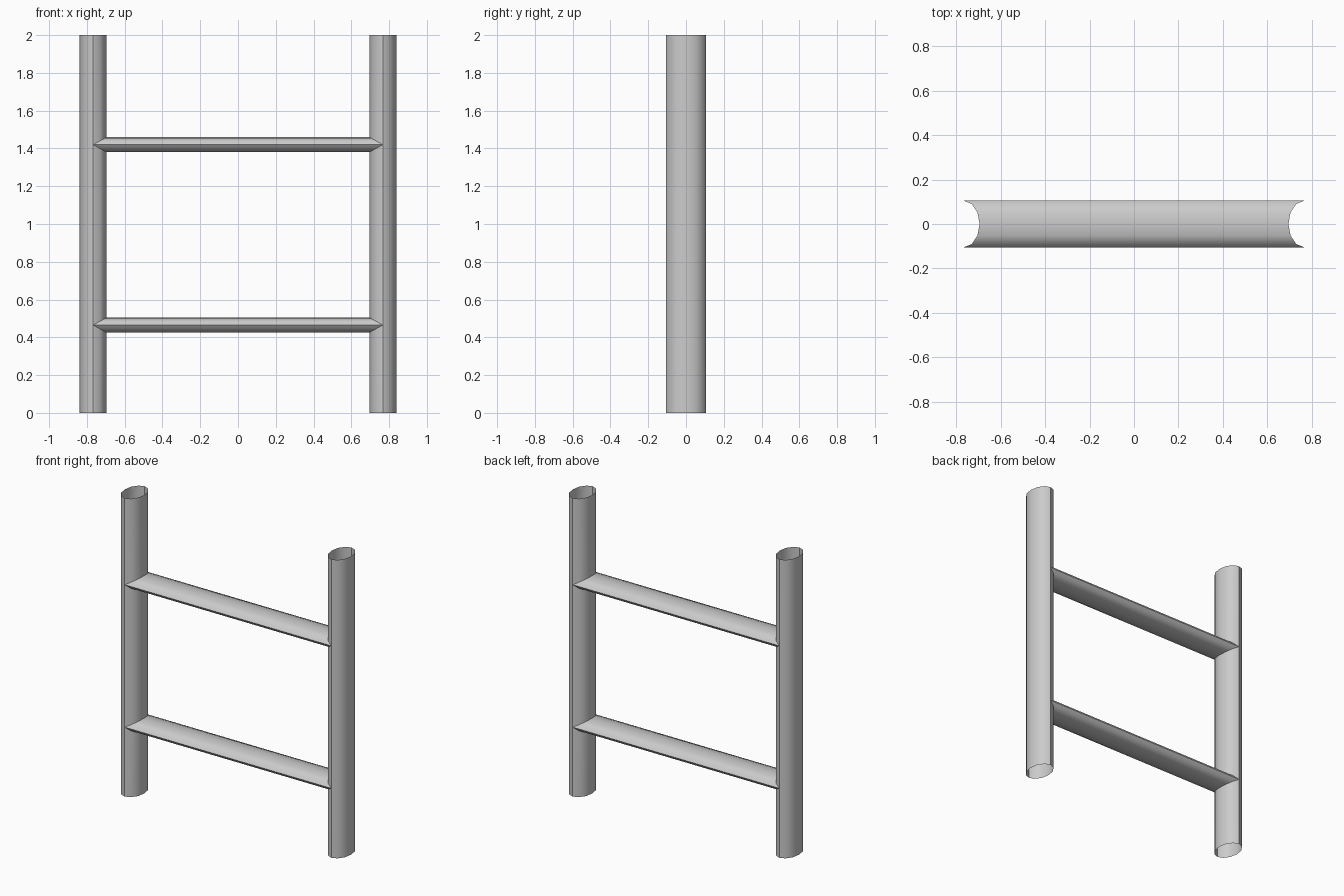
import bpy, bmesh
from math import radians, sin, cos

if "Cube" in bpy.data.objects:
    bpy.data.objects.remove(bpy.data.objects["Cube"])

POST_X, RX, RY, RZ = 0.767, 0.072, 0.105, 0.04   # post centre, post radii, rung half height
HEIGHT = 2.0
RUNGS = (0.465, 1.42)
SIDES = 12
STEP = 360 / SIDES


def finish(name, bm):
    bmesh.ops.remove_doubles(bm, verts=bm.verts, dist=1e-5)
    bmesh.ops.recalc_face_normals(bm, faces=bm.faces)
    me = bpy.data.meshes.new(name)
    bm.to_mesh(me)
    bm.free()
    ob = bpy.data.objects.new(name, me)
    bpy.context.collection.objects.link(ob)
    bpy.context.view_layer.objects.active = ob
    ob.select_set(True)
    bpy.ops.object.shade_smooth_by_angle(angle=radians(40))
    ob.select_set(False)
    return ob


# Open oval post, with a hole where each rung joins; s is the side (-1 or 1)
def make_post(name, s):
    bm = bmesh.new()
    cols = []
    for i in range(SIDES):
        a = radians(-90 + i * STEP)
        h = RZ * max(0.0, cos(a))
        levels = [0] + [z + d for z in RUNGS for d in (-h, h)] + [HEIGHT]
        x, y = s * (POST_X - RX * cos(a)), RY * sin(a)
        cols.append([bm.verts.new((x, y, z)) for z in levels])
    for i in range(SIDES):
        p, q = cols[i], cols[(i + 1) % SIDES]
        for k in (0, 2, 4):                       # wall bands between the holes
            bm.faces.new((p[k], q[k], q[k + 1], p[k + 1]))
    finish(name, bm)


# Oval rung whose open ends follow the post surface
def make_rung(name, zc):
    bm = bmesh.new()
    pairs = []
    for i in range(SIDES):
        a = radians(i * STEP)
        y, z = RY * sin(a), zc + RZ * cos(a)
        x = POST_X - RX * abs(cos(a))
        pairs.append([bm.verts.new((s * x, y, z)) for s in (-1, 1)])
    for i in range(SIDES):
        p, q = pairs[i], pairs[(i + 1) % SIDES]
        bm.faces.new((p[0], p[1], q[1], q[0]))
    finish(name, bm)


make_post("left_post", -1)
make_post("right_post", 1)
make_rung("lower_rung", RUNGS[0])
make_rung("upper_rung", RUNGS[1])
